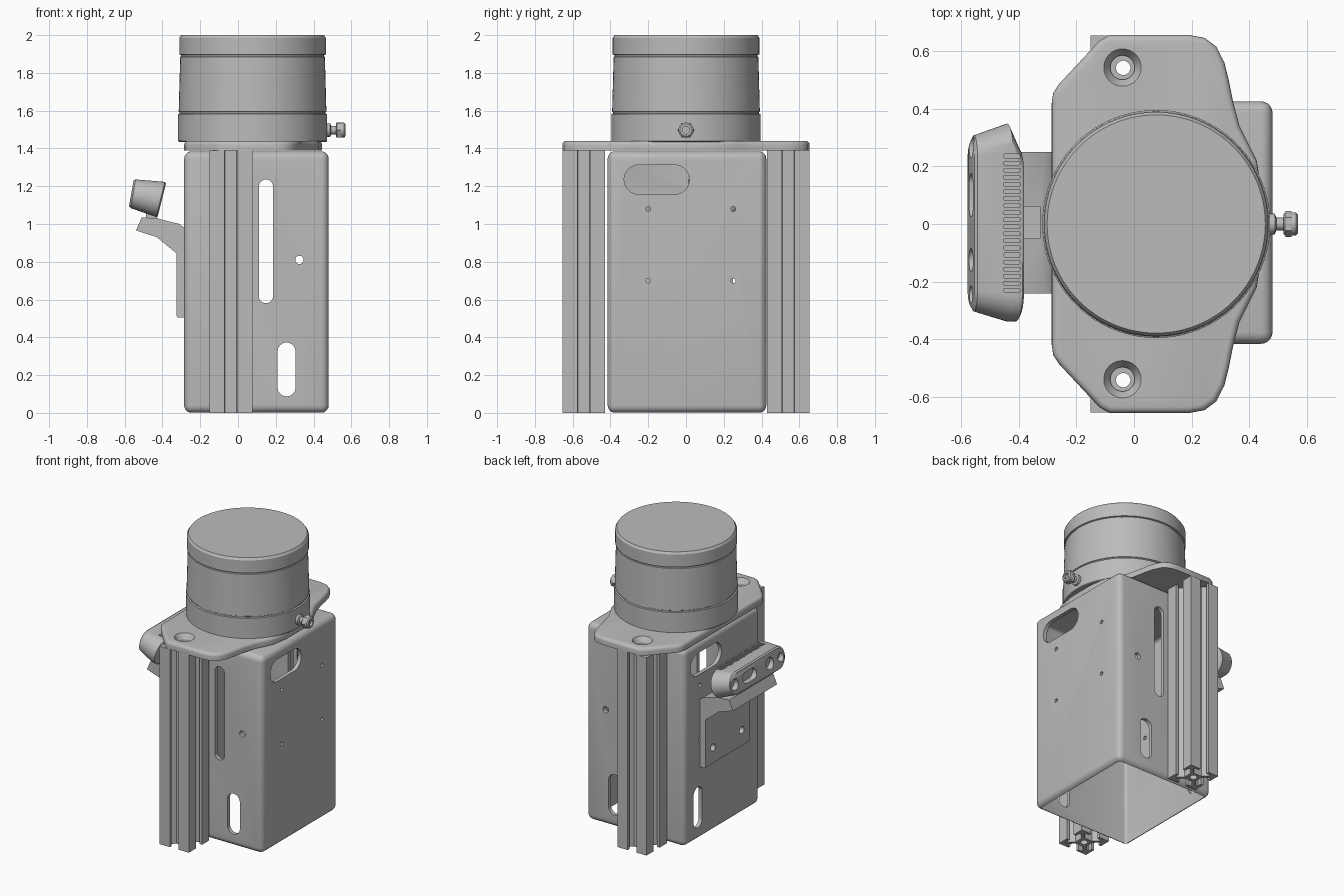
import bpy, bmesh, math
from mathutils import Vector

cube = bpy.data.objects.get("Cube")
if cube:
    bpy.data.objects.remove(cube, do_unlink=True)

GREY = (0.5, 0.5, 0.5, 1)
metal = bpy.data.materials.new("plain_grey")
metal.use_nodes = True
metal.diffuse_color = GREY
for node in metal.node_tree.nodes:
    if node.type == 'BSDF_PRINCIPLED':
        node.inputs["Base Color"].default_value = GREY


def finish(name, bm):
    bmesh.ops.recalc_face_normals(bm, faces=bm.faces[:])
    mesh = bpy.data.meshes.new(name)
    bm.to_mesh(mesh)
    bm.free()
    mesh.materials.append(metal)
    obj = bpy.data.objects.new(name, mesh)
    bpy.context.collection.objects.link(obj)
    return obj


def prism(name, outlines, axis, lo, hi, top_bevel=0):
    """Extrude one or more outlines along an axis."""
    bm = bmesh.new()
    place = {'x': lambda a, b, t: (t, a, b),
             'y': lambda a, b, t: (a, t, b),
             'z': lambda a, b, t: (a, b, t)}[axis]
    for pts in outlines:
        low = [bm.verts.new(place(a, b, lo)) for a, b in pts]
        high = [bm.verts.new(place(a, b, hi)) for a, b in pts]
        bm.faces.new(low)
        cap = bm.faces.new(high)
        for i in range(len(pts)):
            j = (i + 1) % len(pts)
            bm.faces.new((low[i], low[j], high[j], high[i]))
    if top_bevel:
        bmesh.ops.recalc_face_normals(bm, faces=bm.faces[:])
        bmesh.ops.bevel(bm, geom=list(cap.edges), offset=top_bevel, segments=4,
                        profile=0.5, affect='EDGES', clamp_overlap=True)
    return finish(name, bm)


def slot(cx, cy, w, h, n=10):
    """Rounded slot outline; equal sides give a circle."""
    r = min(w, h) / 2
    pts = []
    for k in range(4):
        sx, sy = ((1, 1), (-1, 1), (-1, -1), (1, -1))[k]
        for i in range(n):
            a = math.pi / 2 * (k + (i + 0.5) / n)
            pts.append((cx + sx * (w / 2 - r) + r * math.cos(a),
                        cy + sy * (h / 2 - r) + r * math.sin(a)))
    return pts


def rect(x0, y0, x1, y1):
    return [(x0, y0), (x1, y0), (x1, y1), (x0, y1)]


def lathe(name, profile, centre, steps=96):
    bm = bmesh.new()
    verts = [bm.verts.new((r, 0, z)) for r, z in profile]
    edges = [bm.edges.new(pair) for pair in zip(verts, verts[1:])]
    bmesh.ops.spin(bm, geom=verts + edges, cent=(0, 0, 0), axis=(0, 0, 1),
                   angle=2 * math.pi, steps=steps)
    bmesh.ops.remove_doubles(bm, verts=bm.verts[:], dist=1e-5)
    obj = finish(name, bm)
    obj.location = centre
    return obj


def apply(obj, mod):
    bpy.context.view_layer.objects.active = obj
    bpy.ops.object.modifier_apply(modifier=mod.name)


def bevel(obj, width, segments=5):
    mod = obj.modifiers.new("Bevel", 'BEVEL')
    mod.width, mod.segments, mod.limit_method = width, segments, 'ANGLE'
    apply(obj, mod)


def cut(obj, *cutters):
    for c in cutters:
        mod = obj.modifiers.new("Cut", 'BOOLEAN')
        mod.operation, mod.solver, mod.object = 'DIFFERENCE', 'EXACT', c
        bpy.context.view_layer.update()
        apply(obj, mod)
        bpy.data.objects.remove(c, do_unlink=True)


# Hollow housing, open at the bottom
housing = prism("housing", [rect(-0.285, -0.415, 0.48, 0.425)], 'z', 0, 1.385)
bevel(housing, 0.04)
inner = prism("inner", [rect(-0.258, -0.388, 0.453, 0.398)], 'z', -0.1, 1.358)
bevel(inner, 0.02, 3)
side_holes = [slot(y, z, 0.026, 0.026, 4) for y in (-0.2, 0.25) for z in (0.7, 1.08)]
cut(housing, inner,
    prism("c", [slot(0.148, 0.908, 0.075, 0.655), slot(0.257, 0.23, 0.095, 0.285),
                slot(0.325, 0.81, 0.044, 0.044, 5)], 'y', -1, 1),
    prism("c", side_holes, 'x', -1, 1),
    prism("c", [slot(-0.155, 1.235, 0.345, 0.155)], 'x', 0.3, 1),
    prism("c", [slot(0.185, 1.235, 0.345, 0.155), slot(0.275, 0.23, 0.095, 0.285)],
          'x', -1, -0.2))

# Slotted posts front and back
quarter = [(10, -10), (10, -3), (8.2, -3), (8.2, -5.7), (7, -5.7), (4, -2.7),
           (4, 2.7), (7, 5.7), (8.2, 5.7), (8.2, 3), (10, 3)]
section = []
for k in range(4):
    for a, b in quarter:
        for _ in range(k):
            a, b = -b, a
        section.append((a * 0.0113, b * 0.0113))
for name, y in (("front_post", -0.541), ("back_post", 0.541)):
    post = prism(name, [[(a - 0.0375, b + y) for a, b in section]], 'z', 0, 1.39)
    cut(post, prism("c", [slot(-0.0375, y, 0.05, 0.05, 5)], 'z', -1, 2))

# Top plate with countersunk holes
half = [(0.445, 0.1), (0.425, 0.22), (0.395, 0.28), (0.365, 0.34), (0.342, 0.43),
        (0.328, 0.5), (0.313, 0.56), (0.285, 0.615), (0.245, 0.645), (0.19, 0.655),
        (-0.085, 0.655), (-0.12, 0.635), (-0.26, 0.485), (-0.28, 0.455), (-0.285, 0.42)]
outline = half + [(x, -y) for x, y in reversed(half)]
plate = prism("top_plate", [outline], 'z', 1.39, 1.44, 0.022)
for y in (-0.538, 0.542):
    sink = [(0, 1.3), (0.042, 1.3), (0.042, 1.405), (0.066, 1.442), (0.066, 1.5), (0, 1.5)]
    cut(plate, lathe("c", sink, (-0.04, y, 0), 32))

# Round scanner head with seams
head = [(0, 1.435), (0.39, 1.435), (0.395, 1.44), (0.395, 1.582), (0.386, 1.585),
        (0.386, 1.592), (0.391, 1.595), (0.383, 1.885), (0.378, 1.888), (0.378, 1.894),
        (0.388, 1.897), (0.388, 1.985), (0.378, 2.0), (0, 2.0)]
lathe("scanner_head", head, (0.077, 0, 0))

# Cable gland on the head
stem = [(0, 0), (0.036, 0), (0.036, 0.025), (0.022, 0.03), (0.022, 0.055), (0.034, 0.055),
        (0.04, 0.06), (0.04, 0.098), (0.032, 0.105), (0.02, 0.105), (0.02, 0.09), (0, 0.09)]
gland = lathe("cable_gland", stem, (0.463, 0, 1.497), 24)
gland.rotation_euler.y = math.pi / 2
hexagon = [(0.045 * math.cos(i * math.pi / 3), 1.497 + 0.045 * math.sin(i * math.pi / 3))
           for i in range(6)]
prism("gland_nut", [hexagon], 'x', 0.525, 0.545)

# Bent bracket on the side wall
arm = [(-0.285, 0.505), (-0.32, 0.505), (-0.326, 0.515), (-0.326, 0.845), (-0.43, 0.93),
       (-0.54, 0.966), (-0.51, 1.035), (-0.43, 1.03), (-0.31, 1.0), (-0.285, 0.98)]
bracket = prism("sensor_bracket", [arm], 'y', -0.24, 0.25)
cut(bracket,
    prism("c", [slot(y, 0.62, 0.05, 0.05, 5) for y in (-0.155, 0.165)], 'x', -0.4, -0.2),
    prism("c", [rect(-0.385, -0.05, -0.325, 0.06)], 'z', 0.985, 1.2))
prism("sensor_mount", [[(-0.485, 1.02), (-0.425, 1.02), (-0.435, 1.08), (-0.49, 1.08)]],
      'y', -0.05, 0.06)

# Sensor bar: lofted rounded sections, front to back
sections = [((-0.565, 0.0, 1.162), (0.012, 0.068), 0.285),
            ((-0.555, 0.002, 1.160), (0.013, 0.076), 0.305),
            ((-0.44, 0.005, 1.136), (0.021, 0.09), 0.343),
            ((-0.41, -0.03, 1.130), (0.023, 0.093), 0.308),
            ((-0.403, -0.03, 1.128), (0.022, 0.088), 0.295)]
bm = bmesh.new()
rings = []
for centre, (ux, uz), length in sections:
    tall = math.hypot(ux, uz)
    up = Vector((ux, 0, uz)) / tall
    rings.append([bm.verts.new(Vector(centre) + Vector((0, a, 0)) + up * b)
                  for a, b in slot(0, 0, 2 * length, 2 * tall)])
bm.faces.new(rings[0])
bm.faces.new(rings[-1])
for r0, r1 in zip(rings, rings[1:]):
    for i in range(len(r0)):
        j = (i + 1) % len(r0)
        bm.faces.new((r0[i], r0[j], r1[j], r1[i]))
sensor = finish("sensor_bar", bm)
lenses = [slot(0.265, 1.163, 0.075, 0.075), slot(0.1, 1.163, 0.15, 0.075),
          slot(-0.125, 1.163, 0.08, 0.08), slot(-0.245, 1.163, 0.06, 0.06)]
vents = [slot(-0.423, -0.23 + i * 0.0245, 0.06, 0.013, 3) for i in range(20)]
cut(sensor, prism("c", lenses, 'x', -0.7, -0.535), prism("c", vents, 'z', 1.195, 1.3))

# Smooth curved surfaces, keep edges crisp
bpy.ops.object.select_all(action='DESELECT')
for obj in bpy.context.collection.objects:
    if obj.type == 'MESH':
        obj.select_set(True)
        bpy.context.view_layer.objects.active = obj
bpy.ops.object.shade_smooth_by_angle(angle=math.radians(32))
